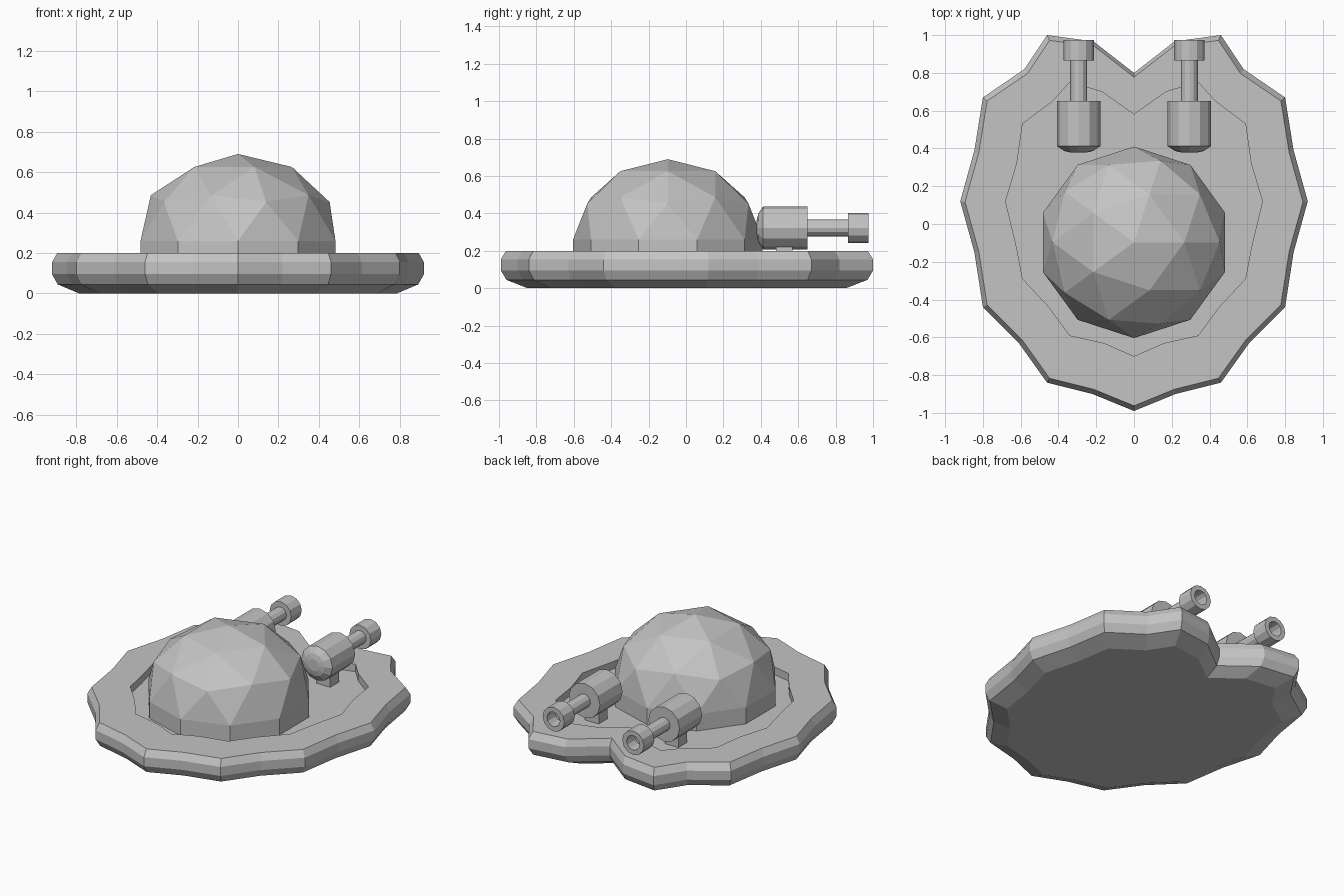
import bpy, bmesh, math
from mathutils import Matrix, Vector

cube = bpy.data.objects.get("Cube")
if cube:
    bpy.data.objects.remove(cube, do_unlink=True)

grey = bpy.data.materials.new("plain grey")
grey.use_nodes = True
COLOUR = (0.55, 0.55, 0.55, 1)
grey.diffuse_color = COLOUR
grey.node_tree.nodes["Principled BSDF"].inputs["Base Color"].default_value = COLOUR


def finish(bm, name):
    bmesh.ops.recalc_face_normals(bm, faces=bm.faces)
    mesh = bpy.data.meshes.new(name)
    bm.to_mesh(mesh)
    bm.free()
    mesh.materials.append(grey)
    obj = bpy.data.objects.new(name, mesh)
    bpy.context.collection.objects.link(obj)
    return obj


def skin(bm, rings, cap_start=True, cap_end=True):
    """Join closed rings of points with quads and cap the ends."""
    loops = [[bm.verts.new(p) for p in ring] for ring in rings]
    n = len(loops[0])
    for a, b in zip(loops, loops[1:]):
        for i in range(n):
            j = (i + 1) % n
            bm.faces.new((a[i], a[j], b[j], b[i]))
    if cap_start:
        bm.faces.new(loops[0])
    if cap_end:
        bm.faces.new(loops[-1])


def mirrored(half):
    return half + [(-x, y) for x, y in half[-2:0:-1]]


# Hull: heart-shaped outline, rounded rim and a sunken deck
outline = mirrored([(0, .8), (.215, .967), (.46, 1), (.58, .82), (.8, .67),
                    (.845, .39), (.92, .12), (.845, -.15), (.8, -.44),
                    (.61, -.63), (.46, -.84), (.22, -.9), (0, -.99)])
recess = mirrored([(0, .58), (.17, .7), (.34, .75), (.43, .65), (.59, .53),
                   (.62, .32), (.68, .12), (.62, -.13), (.59, -.29),
                   (.45, -.44), (.34, -.59), (.16, -.63), (0, -.7)])
FLOOR, RIM = .15, .2
rim_profile = [(0, .855), (.045, .97), (.095, 1), (.155, 1), (RIM, .972)]
rings = [[(x * s, y * s, z) for x, y in outline] for z, s in rim_profile]
rings += [[(x, y, z) for x, y in recess] for z in (RIM, FLOOR)]
bm = bmesh.new()
skin(bm, rings)
finish(bm, "hull")

# Faceted dome: upper half of an icosphere, with a straight skirt below it
bm = bmesh.new()
bmesh.ops.create_icosphere(bm, subdivisions=2, radius=1)
bmesh.ops.delete(bm, geom=[v for v in bm.verts if v.co.z < -.01], context='VERTS')
bmesh.ops.transform(bm, verts=bm.verts, matrix=Matrix.Translation((0, -.097, .26))
                    @ Matrix.Diagonal((.507, .507, .43, 1)))
edge = [e for e in bm.edges if e.is_boundary]
skirt = bmesh.ops.extrude_edge_only(bm, edges=edge)["geom"]
for v in skirt:
    if isinstance(v, bmesh.types.BMVert):
        v.co.z = FLOOR
finish(bm, "dome")


# Rear guns: turned along y, each on a short post
def turned(name, x, z, profile, sides=12):
    bm = bmesh.new()
    angles = [math.tau * i / sides for i in range(sides)]
    skin(bm, [[(x + r * math.sin(a), y, z + r * math.cos(a)) for a in angles]
              for y, r in profile])
    return finish(bm, name)


for side, x in (("left", .293), ("right", -.293)):
    turned(side + "_gun_body", x, .323,
           [(.378, .04), (.386, .075), (.412, .115), (.65, .115)])
    turned(side + "_gun_barrel", x, .323, [(.64, .045), (.88, .045)])
    turned(side + "_gun_muzzle", x, .323,
           [(.865, .08), (.975, .08), (.975, .048), (.89, .048)])
    bm = bmesh.new()
    bmesh.ops.create_cube(bm, size=1, matrix=Matrix.Translation((x, .525, .2))
                          @ Matrix.Diagonal((.1, .09, .1, 1)))
    finish(bm, side + "_gun_post")
